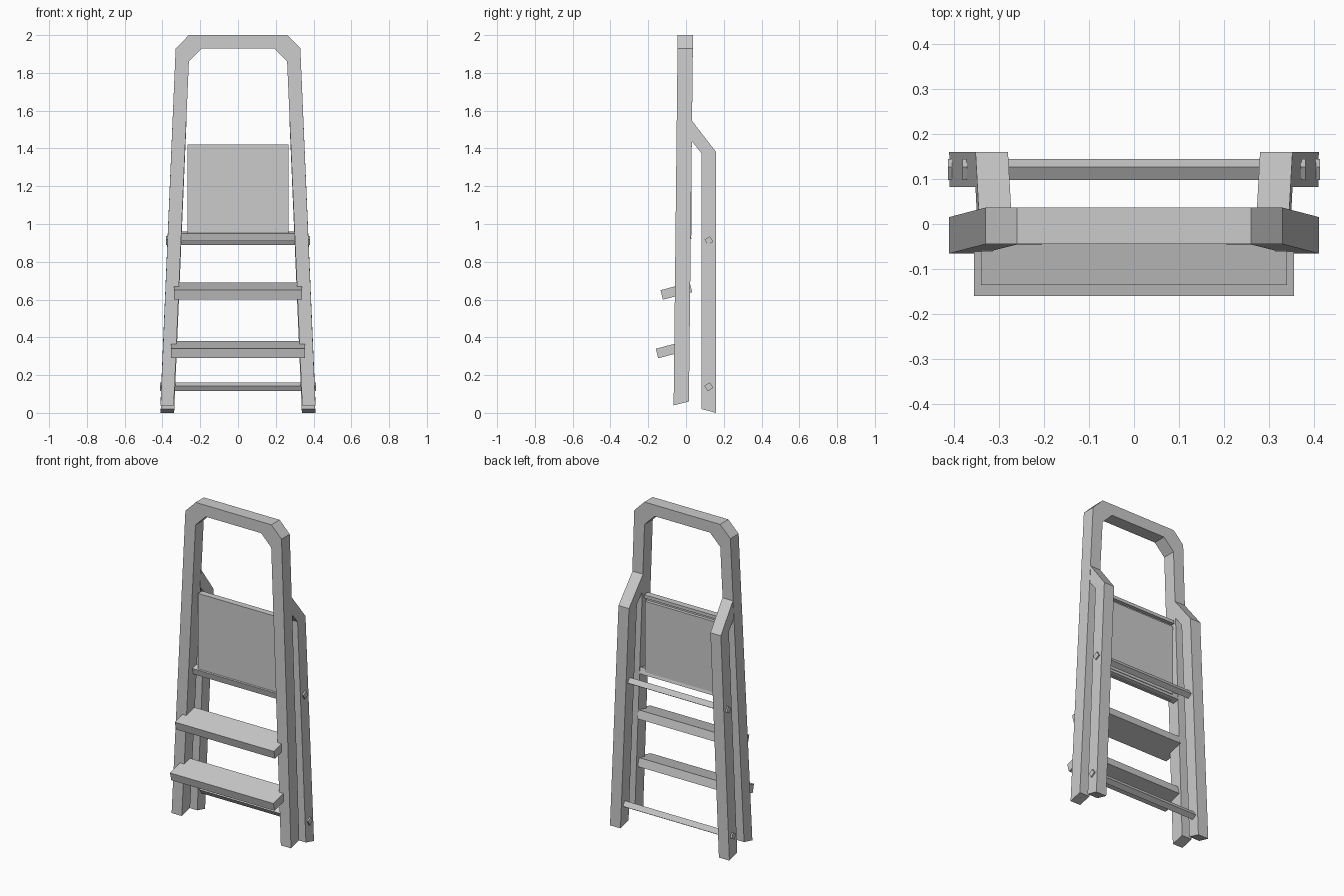
import bpy, bmesh
from mathutils import Matrix, Vector

if "Cube" in bpy.data.objects:
    bpy.data.objects.remove(bpy.data.objects["Cube"], do_unlink=True)

GREY = (0.6, 0.6, 0.6, 1)
mat = bpy.data.materials.new("plain_grey")
mat.use_nodes = True
mat.diffuse_color = GREY
mat.node_tree.nodes["Principled BSDF"].inputs["Base Color"].default_value = GREY


def add_prism(name, outline, axis, start, end, warp=None):
    """Extrude a 2D outline along x, y or z, then optionally move each vertex."""
    def place(p, d):
        return {"x": Vector((d, p[0], p[1])), "y": Vector((p[0], d, p[1])),
                "z": Vector((p[0], p[1], d))}[axis]
    bm = bmesh.new()
    a = [bm.verts.new(place(p, start)) for p in outline]
    b = [bm.verts.new(place(p, end)) for p in outline]
    n = len(outline)
    bm.faces.new(a)
    bm.faces.new(b[::-1])
    for i in range(n):
        j = (i + 1) % n
        bm.faces.new((a[i], b[i], b[j], a[j]))
    if warp:
        for v in bm.verts:
            v.co = warp(v.co)
    bmesh.ops.recalc_face_normals(bm, faces=bm.faces)
    mesh = bpy.data.meshes.new(name)
    bm.to_mesh(mesh)
    bm.free()
    mesh.materials.append(mat)
    obj = bpy.data.objects.new(name, mesh)
    bpy.context.collection.objects.link(obj)
    return obj


def add_box(name, half_x, y0, y1, z0, z1):
    return add_prism(name, [(y0, z0), (y1, z0), (y1, z1), (y0, z1)], "x", -half_x, half_x)


# Front frame: one bent hoop, leaning slightly back, feet cut at an angle
def lean_frame(co):
    z = co.z + (0.02 if co.z < 0.1 and co.y > 0 else 0)
    return Vector((co.x, co.y + 0.011 * (co.z - 2), z))


outer = [(0.41, 0.04), (0.33, 1.93), (0.26, 2.0)]
inner = [(0.34, 0.04), (0.26, 1.86), (0.19, 1.93)]
hoop = (outer + [(-x, z) for x, z in outer[::-1]]
        + [(-x, z) for x, z in inner] + inner[::-1])
add_prism("front_frame", hoop, "y", -0.044, 0.037, lean_frame)

# Rear legs: cranked at the top, splayed to match the frame
leg_profile = [(0.082, 0.02), (0.16, 0.0), (0.16, 1.38), (0.025, 1.555),
               (0.025, 1.445), (0.082, 1.375)]
for name, side in (("rear_leg_left", 1), ("rear_leg_right", -1)):
    add_prism(name, leg_profile, "x", -0.036, 0.036,
              lambda co: Vector((co.x + side * (0.374 - 0.0423 * co.z), co.y, co.z)))

# Treads: tilted boards notched round the front legs
for name, wide, narrow, y, z in (("lower_tread", 0.355, 0.326, -0.16, 0.34),
                                 ("upper_tread", 0.34, 0.313, -0.135, 0.65)):
    notch = -0.058 - y
    half = [(wide, 0), (wide, notch), (narrow, notch), (narrow, 0.16)]
    outline = half + [(-px, py) for px, py in half[::-1]]
    tread = add_prism(name, outline, "z", -0.052, 0)
    tread.data.transform(Matrix.Translation((0, y, z)) @ Matrix.Rotation(0.25, 4, "X"))

# Folded platform with a top lip and a backing board
add_box("platform_panel", 0.268, -0.01, 0.008, 0.91, 1.42)
add_box("platform_lip", 0.268, 0.008, 0.03, 1.4, 1.42)
add_box("platform_backing", 0.262, 0.008, 0.028, 0.94, 1.38)

# Hinge bar under the platform
hinge = add_box("hinge_bar", 0.3, -0.02, 0.02, -0.02, 0.02)
hinge.data.transform(Matrix.Translation((0, 0.005, 0.935)) @ Matrix.Rotation(0.25, 4, "X"))

# Square rear crossbars set on edge, with ends showing through the legs
for name, half_x, z in (("lower_rear_bar", 0.413, 0.138), ("upper_rear_bar", 0.38, 0.912)):
    bar = add_box(name, half_x, -0.017, 0.017, -0.017, 0.017)
    bar.data.transform(Matrix.Translation((0, 0.121, z)) @ Matrix.Rotation(0.55, 4, "X"))
